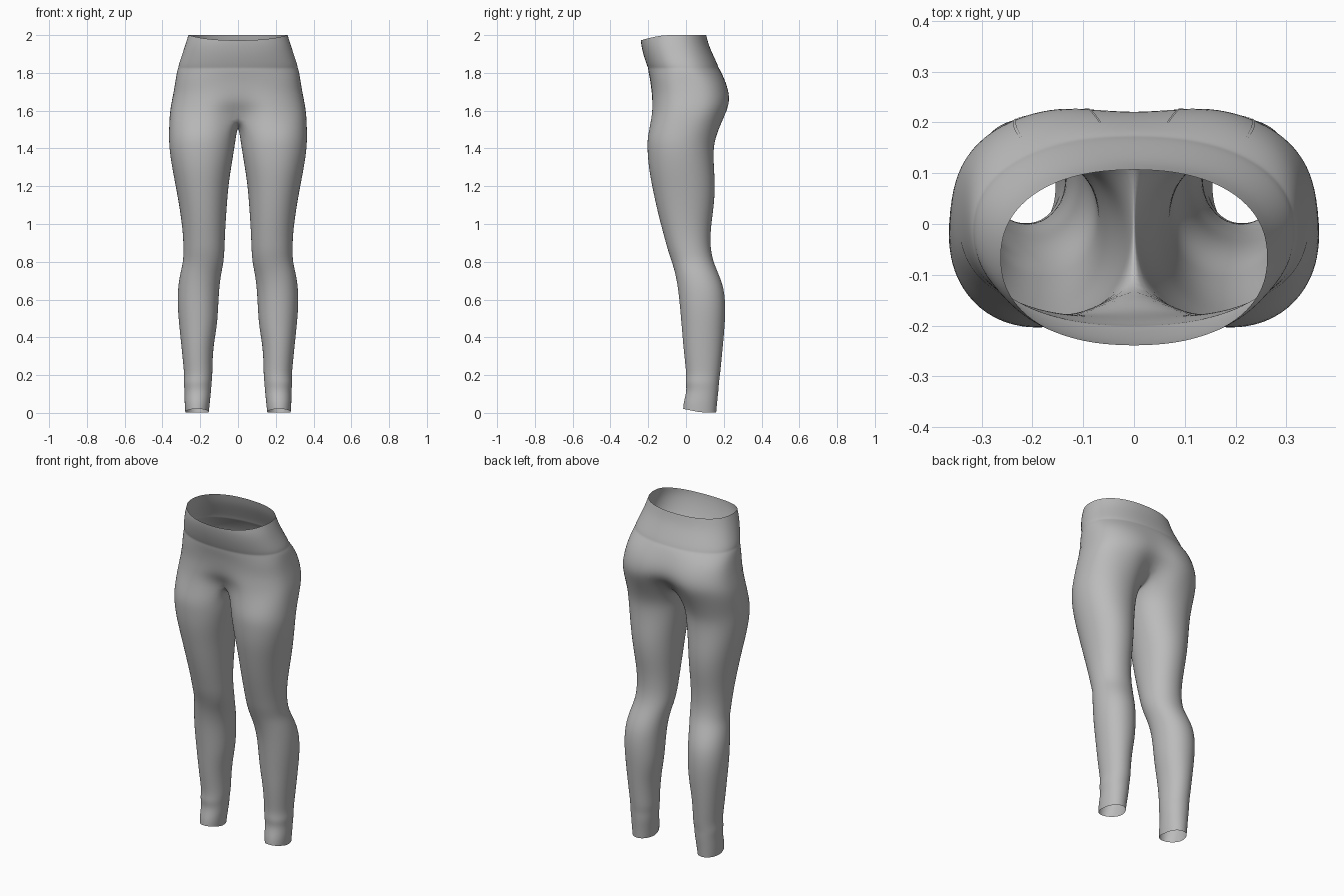
import bpy, bmesh, math
from mathutils import Vector
from mathutils.bvhtree import BVHTree

if "Cube" in bpy.data.objects:
    bpy.data.objects.remove(bpy.data.objects["Cube"])

fabric = bpy.data.materials.new("grey fabric")
fabric.diffuse_color = (0.5, 0.5, 0.5, 1)
fabric.use_nodes = True
fabric.node_tree.nodes["Principled BSDF"].inputs["Base Color"].default_value = fabric.diffuse_color

OUT, INN = 16, 6          # steps on the outer half and along the crotch seam


def spow(v, e):
    return math.copysign(abs(v) ** e, v)


# Hip rings: z, half width, front y, back y, front dip, back dip
HIPS = [
    (2.00, .264, -.240, .108, 0, 0),
    (1.95, .280, -.238, .120, 0, 0),
    (1.90, .296, -.228, .142, 0, 0),
    (1.84, .317, -.208, .170, 0, 0),
    (1.826, .317, -.201, .173, 0, 0),
    (1.812, .324, -.201, .184, 0, 0),
    (1.76, .332, -.190, .212, 0, .006),
    (1.70, .342, -.186, .236, .004, .014),
    (1.64, .354, -.190, .243, .022, .032),
    (1.58, .364, -.196, .226, .080, .085),
]
# Leg rings: z, inner x, outer x, front y, back y
LEGS = [
    (1.47, .008, .368, -.206, .162),
    (1.40, .018, .366, -.207, .146),
    (1.30, .035, .351, -.200, .150),
    (1.20, .050, .331, -.181, .156),
    (1.10, .058, .313, -.160, .150),
    (1.00, .065, .298, -.135, .135),
    (.92, .069, .291, -.113, .130),
    (.86, .071, .290, -.097, .133),
    (.80, .075, .291, -.076, .146),
    (.74, .088, .307, -.058, .172),
    (.66, .099, .320, -.043, .203),
    (.56, .104, .321, -.033, .211),
    (.46, .110, .312, -.024, .206),
    (.36, .129, .301, -.016, .197),
    (.26, .135, .291, -.005, .187),
    (.20, .135, .285, .001, .181),
    (.16, .139, .289, -.004, .175),
    (.12, .142, .283, .004, .173),
    (.06, .148, .284, -.013, .166),
    (.00, .154, .280, -.016, .161),
]


def hip_ring(z, w, yf, yb, df, db):
    pts, n = [], 2.25 if z > 1.8 else 2.6
    cy, ry = (yf + yb) / 2, (yb - yf) / 2
    for i in range(OUT + 1):
        t = -math.pi / 2 + math.pi * i / OUT
        x = 0 if i in (0, OUT) else w * spow(math.cos(t), 2 / n)
        y = cy + ry * spow(math.sin(t), 2 / n)
        dip = math.exp(-(x / .085) ** 2)
        y += dip * (df if t < 0 else -db)
        zz = z
        if z == 2.0:      # waist edge dips at the front
            zz -= .028 * max(0, (-.1 - y) / .14) ** 1.5
        pts.append((x, y, zz))
    return pts


def leg_ring(z, xi, xo, yf, yb):
    cx, rx, cy, ry = (xi + xo) / 2, (xo - xi) / 2, (yf + yb) / 2, (yb - yf) / 2
    degs = [-135 + 270 * i / OUT for i in range(OUT + 1)]
    degs += [135 + 90 * i / INN for i in range(1, INN)]
    pts = []
    for d in degs:
        c, s = math.cos(math.radians(d)), math.sin(math.radians(d))
        y = cy + ry * spow(s, .95)
        zz = z + (max(0, .075 - y) * .2 + .003 if z == 0 else 0)
        pts.append((cx + rx * spow(c, .95), y, zz))
    return pts


# Trouser shell: one half, mirrored
bm = bmesh.new()
add = lambda pts: [bm.verts.new(p) for p in pts]
prev = None
for row in HIPS:
    ring = add(hip_ring(*row))
    if prev:
        for i in range(OUT):
            bm.faces.new((prev[i], prev[i + 1], ring[i + 1], ring[i]))
    prev = ring
# crotch seam from back to front closes the top of the leg
yf, yb = prev[0].co.y, prev[-1].co.y
seam = [(0, yb + (yf - yb) * k / INN, 1.58 - .065 * math.sin(math.pi * k / INN))
        for k in range(1, INN)]
prev = prev + add(seam)
for row in LEGS:
    ring = add(leg_ring(*row))
    m = len(ring)
    for i in range(m):
        j = (i + 1) % m
        bm.faces.new((prev[i], prev[j], ring[j], ring[i]))
    prev = ring
bmesh.ops.recalc_face_normals(bm, faces=bm.faces)
if sum(f.normal.x * f.calc_area() for f in bm.faces if f.calc_center_median().x > .25) < 0:
    bmesh.ops.reverse_faces(bm, faces=bm.faces)


def make_object(name, bm):
    me = bpy.data.meshes.new(name)
    bm.to_mesh(me)
    bm.free()
    me.materials.append(fabric)
    ob = bpy.data.objects.new(name, me)
    bpy.context.collection.objects.link(ob)
    bpy.context.view_layer.objects.active = ob
    for o in bpy.context.selected_objects:
        o.select_set(False)
    ob.select_set(True)
    return ob


trousers = make_object("trousers", bm)
mir = trousers.modifiers.new("mirror", 'MIRROR')
mir.use_clip = True
sub = trousers.modifiers.new("smooth", 'SUBSURF')
sub.levels = sub.render_levels = 2
for name in ("mirror", "smooth"):
    bpy.ops.object.modifier_apply(modifier=name)
bpy.ops.object.shade_smooth()

# Pocket seams: thin ribbons laid on the cloth, given as (degrees, height)
tree = BVHTree.FromPolygons([v.co for v in trousers.data.vertices],
                            [p.vertices for p in trousers.data.polygons])


def on_cloth(deg, z):
    d = Vector((math.cos(math.radians(deg)), math.sin(math.radians(deg)), 0))
    hit = tree.ray_cast(Vector((0, 0, z)) + d, -d)[0]
    return hit + d * .002


def seam_ribbon(name, path, width=.005):
    pts = []
    for (a0, z0), (a1, z1) in zip(path, path[1:]):
        pts += [(a0 + (a1 - a0) * k / 6, z0 + (z1 - z0) * k / 6) for k in range(6)]
    pts.append(path[-1])
    bm = bmesh.new()
    rails = []
    for i, (a, z) in enumerate(pts):
        p, q = pts[max(i - 1, 0)], pts[min(i + 1, len(pts) - 1)]
        da, dz = (q[0] - p[0]) * .005, q[1] - p[1]
        l = math.hypot(da, dz)
        rails.append((bm.verts.new(on_cloth(a, z)),
                      bm.verts.new(on_cloth(a - dz / l * width / .005, z + da / l * width))))
    for (a, b), (c, d) in zip(rails, rails[1:]):
        bm.faces.new((a, c, d, b))
    ob = make_object(name, bm)
    ob.modifiers.new("mirror", 'MIRROR')
    bpy.ops.object.modifier_apply(modifier="mirror")
    bpy.ops.object.shade_smooth()


seam_ribbon("front_pocket_seam", [(-6, 1.685), (-16, 1.685), (-26, 1.70), (-35, 1.74), (-41, 1.805)])
seam_ribbon("back_pocket_seam", [(37, 1.77), (42, 1.63), (55, 1.59), (67, 1.63), (72, 1.775)])
